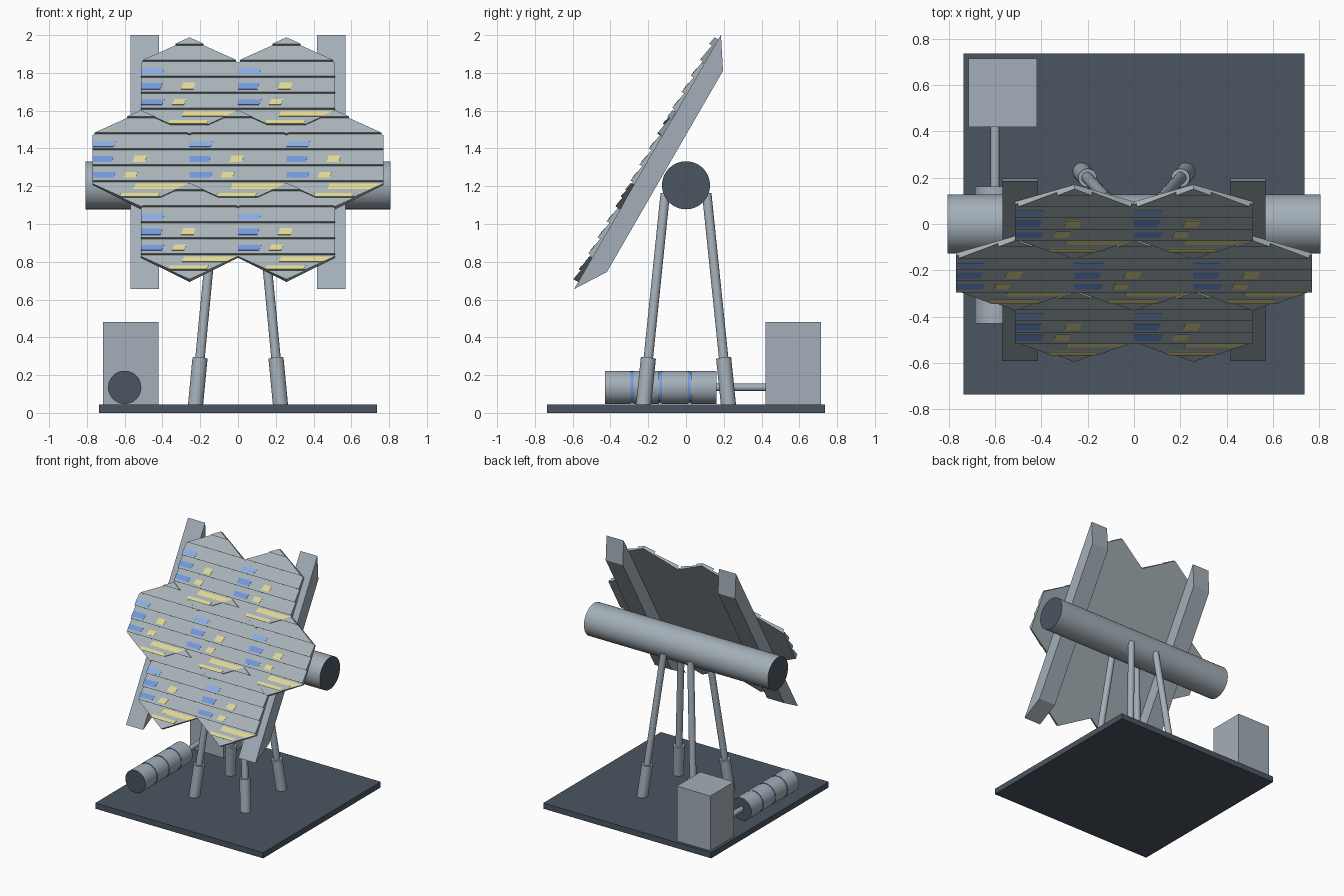
import bpy, bmesh, math
from mathutils import Vector

if "Cube" in bpy.data.objects:
    bpy.data.objects.remove(bpy.data.objects["Cube"])


def material(name, rgb):
    m = bpy.data.materials.new(name)
    m.diffuse_color = (*rgb, 1)
    m.use_nodes = True
    m.node_tree.nodes["Principled BSDF"].inputs["Base Color"].default_value = m.diffuse_color
    return m


METAL = material("pale metal", (0.37, 0.43, 0.48))
PANEL = material("panel grey", (0.40, 0.46, 0.49))
DARK = material("dark slate", (0.070, 0.092, 0.12))
BLUE = material("blue", (0.17, 0.32, 0.75))
SKY = material("light blue", (0.25, 0.43, 0.80))
YELLOW = material("yellow", (0.76, 0.69, 0.30))


def finish(bm, name, mats):
    bmesh.ops.recalc_face_normals(bm, faces=bm.faces)
    me = bpy.data.meshes.new(name)
    bm.to_mesh(me)
    bm.free()
    for m in mats:
        me.materials.append(m)
    ob = bpy.data.objects.new(name, me)
    bpy.context.collection.objects.link(ob)
    return ob


def add_prism(bm, front, back, mat=0):
    """Closed solid between two matching outlines."""
    f = [bm.verts.new(p) for p in front]
    b = [bm.verts.new(p) for p in back]
    faces = [bm.faces.new(f), bm.faces.new(b[::-1])]
    for i in range(len(f)):
        j = (i + 1) % len(f)
        faces.append(bm.faces.new((f[j], f[i], b[i], b[j])))
    for fc in faces:
        fc.material_index = mat


def box(name, lo, hi, mat):
    (x0, y0, z0), (x1, y1, z1) = lo, hi
    ring = [(x0, y0), (x1, y0), (x1, y1), (x0, y1)]
    bm = bmesh.new()
    add_prism(bm, [(x, y, z1) for x, y in ring], [(x, y, z0) for x, y in ring])
    return finish(bm, name, [mat])


def rod(name, a, b, r, mat, cap=None, sides=40):
    """Smooth cylinder from a to b; the end caps may have their own colour."""
    a, b = Vector(a), Vector(b)
    q = (b - a).to_track_quat('Z', 'Y')
    ring = [q @ Vector((r * math.cos(t), r * math.sin(t), 0))
            for t in (2 * math.pi * i / sides for i in range(sides))]
    bm = bmesh.new()
    add_prism(bm, [b + p for p in ring], [a + p for p in ring])
    for f in bm.faces:
        if len(f.verts) > 4:
            f.material_index = 1
        else:
            f.smooth = True
    for e in bm.edges:
        e.smooth = all(len(f.verts) == 4 for f in e.link_faces)
    return finish(bm, name, [mat, cap or mat])


# base plate
box("base_plate", (-0.737, -0.737, 0), (0.737, 0.737, 0.045), DARK)

# four splayed legs with sleeves
for sx in (-1, 1):
    for sy in (-1, 1):
        foot = Vector((sx * 0.225, sy * 0.225, 0.04))
        top = Vector((sx * 0.118, sy * 0.11, 1.16))
        rod("leg_rod", foot, top, 0.025, METAL)
        rod("leg_sleeve", foot, foot.lerp(top, 0.223), 0.04, METAL)

# horizontal torque tube
rod("torque_tube", (-0.807, 0, 1.205), (0.807, 0, 1.205), 0.127, METAL, DARK, 64)

# drum with blue bands, link shaft and control box
DX, DZ = -0.6, 0.135
rod("drum_core", (DX, -0.42, DZ), (DX, 0.16, DZ), 0.081, METAL)
for i in range(4):
    y = -0.43 + i * 0.152
    rod("drum_segment", (DX, y, DZ), (DX, y + 0.136, DZ), 0.088, METAL, DARK)
    if i < 3:
        rod("drum_band", (DX, y + 0.137, DZ), (DX, y + 0.151, DZ), 0.0855, BLUE)
rod("link_shaft", (DX, 0.15, DZ), (DX, 0.44, DZ), 0.02, METAL)
box("control_box", (-0.715, 0.42, 0.045), (-0.42, 0.715, 0.48), METAL)

# tilted panel plane: v runs up the slope, h outward to the front
U = Vector((0, 0.5, 0.866))
N = Vector((0, -0.866, 0.5))
C = Vector((0, -0.2, 1.335))


def on_plane(x, v, h):
    return C + Vector((x, 0, 0)) + U * v + N * h


# two support beams with bevelled ends
PROFILE = [(-0.785, 0), (0.77, 0), (0.61, -0.105), (-0.62, -0.105)]
for s in (-1, 1):
    bm = bmesh.new()
    add_prism(bm, [on_plane(s * 0.418, v, h) for v, h in PROFILE],
              [on_plane(s * 0.568, v, h) for v, h in PROFILE])
    finish(bm, "support_beam", [METAL])

# hexagonal panels made of overlapping slats
R = 0.2965
HW = R * math.sqrt(3) / 2
PITCH = 0.098
LINES = [-R] + [-0.237 + PITCH * i for i in range(6)] + [R]
LOW, LIP = 0.013, 0.017


def half_width(v):
    return max(0.0, min(HW, math.sqrt(3) * (R - abs(v))))


def slat_height(v, v0):
    return LOW + LIP * max(0, 1 - (v - v0) / PITCH)


# coloured plates: v range, left and right edge, colour slot
PATCHES = [(0.069, 0.105, -0.26, -0.145, 2), (-0.024, 0.017, -0.26, -0.155, 1),
           (-0.118, -0.082, -0.26, -0.145, 1), (-0.024, 0.020, -0.045, 0.02, 3),
           (-0.118, -0.080, -0.092, -0.03, 3), (-0.185, -0.150, -0.04, 0.26, 3),
           (-0.236, -0.212, -0.12, 0.09, 3)]


def hex_panel(name, cx, cv):
    bm = bmesh.new()
    for v0, v1 in zip(LINES, LINES[1:]):
        vs = [v0] + [k for k in (-R / 2, R / 2) if v0 < k < v1] + [v1]
        outline = [(half_width(v), v) for v in vs]
        outline += [(-x, v) for x, v in reversed(outline) if x > 1e-4]
        if v0 == -R:
            outline = [p for i, p in enumerate(outline) if p not in outline[:i]]
        add_prism(bm, [on_plane(cx + x, cv + v, slat_height(v, v0)) for x, v in outline],
                  [on_plane(cx + x, cv + v, 0) for x, v in outline])
    for va, vb, xa, xb, mat in PATCHES:
        v0 = max(l for l in LINES if l <= va + 1e-6)
        quad = []
        for x, v in ((xa, va), (xb, va), (xb + 0.012, vb), (xa + 0.012, vb)):
            w = half_width(v)
            if x < -HW + 0.015:      # plates that start at the panel edge
                x = -w
            quad.append((min(max(x, -w), w), v))
        add_prism(bm, [on_plane(cx + x, cv + v, slat_height(v, v0) + 0.002) for x, v in quad],
                  [on_plane(cx + x, cv + v, slat_height(v, v0) - 0.004) for x, v in quad], mat)
    finish(bm, name, [PANEL, BLUE, SKY, YELLOW])


for row, count in ((1, 2), (0, 3), (-1, 2)):
    for i in range(count):
        hex_panel("hex_panel", (i - (count - 1) / 2) * 2 * HW, row * 1.5 * R)
